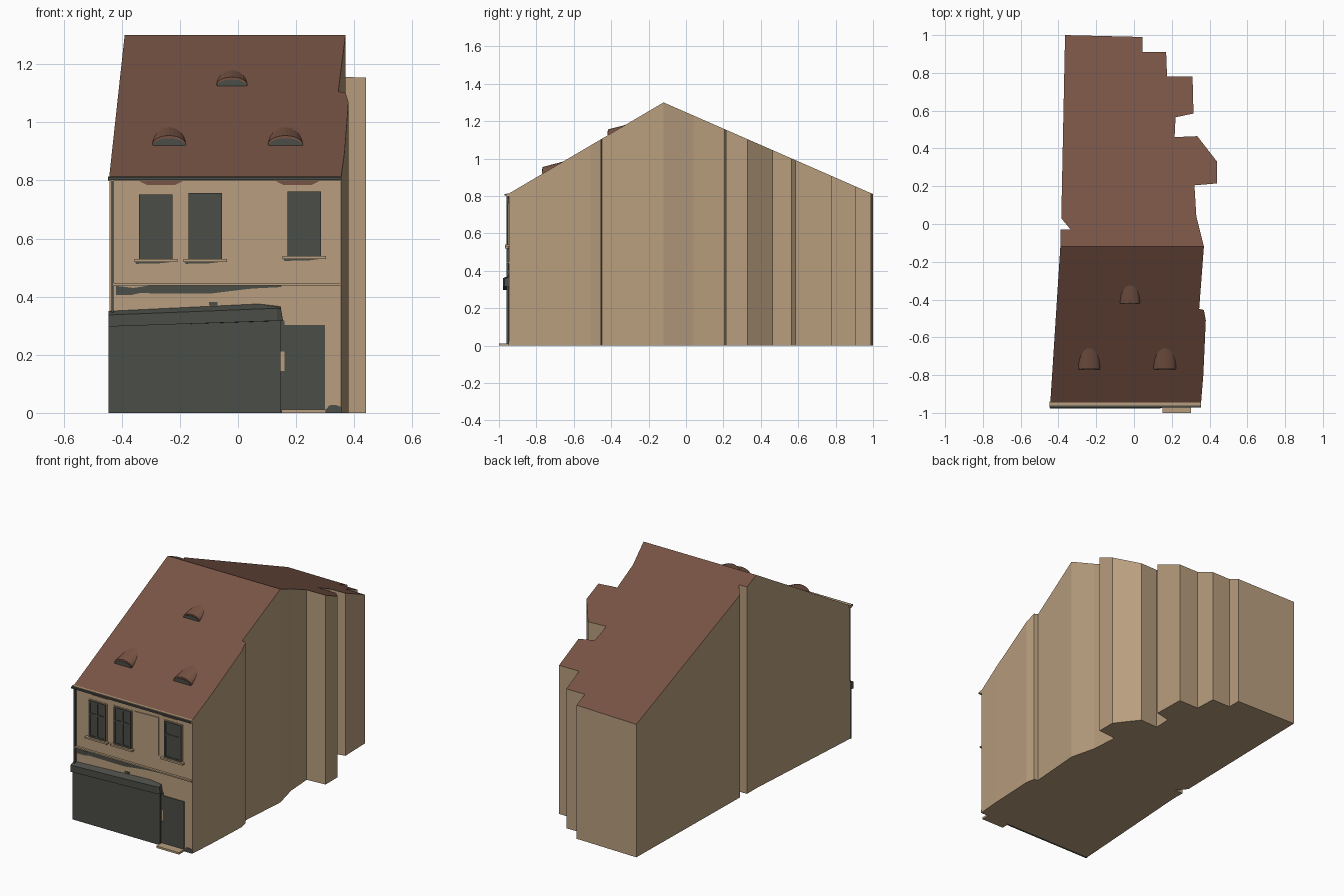
import bpy, bmesh, math

if "Cube" in bpy.data.objects:
    bpy.data.objects.remove(bpy.data.objects["Cube"])


def material(name, rgb):
    m = bpy.data.materials.new(name)
    lin = [((c / 255 + 0.055) / 1.055) ** 2.4 for c in rgb]
    m.diffuse_color = (*lin, 1)
    m.use_nodes = True
    m.node_tree.nodes["Principled BSDF"].inputs["Base Color"].default_value = m.diffuse_color
    return m


TAN = material("tan plaster", (184, 158, 126))
ROOF = material("brown roof tile", (119, 83, 68))
GREY = material("dark grey", (75, 77, 71))
WALL_Y = -0.946          # front wall plane
RIDGE_Y, RIDGE_Z = -0.12, 1.30


def roof_z(y):
    return RIDGE_Z - (0.589 * (RIDGE_Y - y) if y < RIDGE_Y else 0.4375 * (y - RIDGE_Y))


def mesh_object(name, verts, faces, mats, rule=None):
    bm = bmesh.new()
    vs = [bm.verts.new(v) for v in verts]
    for f in faces:
        bm.faces.new([vs[i] for i in f])
    bmesh.ops.recalc_face_normals(bm, faces=bm.faces[:])
    if rule:
        for f in bm.faces:
            f.normal_update()
            f.material_index = rule(f)
    me = bpy.data.meshes.new(name)
    bm.to_mesh(me)
    bm.free()
    for m in mats:
        me.materials.append(m)
    ob = bpy.data.objects.new(name, me)
    bpy.context.collection.objects.link(ob)
    return ob


def plate(name, outline, y0, y1, mat):
    """Outline in x, z, extruded from y0 to y1."""
    n = len(outline)
    verts = [(x, y, z) for y in (y0, y1) for x, z in outline]
    faces = [tuple(range(n)), tuple(range(n, 2 * n))]
    faces += [(i, (i + 1) % n, n + (i + 1) % n, n + i) for i in range(n)]
    return mesh_object(name, verts, faces, [mat])


def box(name, x0, x1, y0, y1, z0, z1, mat):
    return plate(name, [(x0, z0), (x1, z0), (x1, z1), (x0, z1)], y0, y1, mat)


# House body: irregular footprint with the two roof slopes on top
back = [(0.37, RIDGE_Y), (0.33, 0.04), (0.32, 0.205), (0.44, 0.215), (0.44, 0.33),
        (0.335, 0.465), (0.215, 0.46), (0.22, 0.565), (0.315, 0.585), (0.31, 0.78),
        (0.175, 0.78), (0.17, 0.91), (0.045, 0.91), (0.045, 0.99), (-0.365, 1.0),
        (-0.385, 0.03), (-0.335, -0.03), (-0.39, -0.03), (-0.39, RIDGE_Y)]
front = [(-0.443, WALL_Y), (0.355, WALL_Y), (0.367, -0.80), (0.38, -0.51),
         (0.37, -0.455), (0.345, -0.45)]
foot = back + front
n, nb = len(foot), len(back)
verts = [(x, y, 0) for x, y in foot] + [(x, y, roof_z(y)) for x, y in foot]
faces = [(i, (i + 1) % n, n + (i + 1) % n, n + i) for i in range(n)]
faces.append(tuple(range(n)))
faces.append(tuple(range(n, n + nb)))
faces.append(tuple(range(n + nb - 1, 2 * n)) + (n,))
mesh_object("house_body", verts, faces, [TAN, ROOF],
            lambda f: 1 if f.normal.z > 0.3 or (abs(f.normal.z) > 0.3 and f.calc_center_median().z > 0.5) else 0)

# Eaves: tan cornice, dark gutter, roof edge
box("eaves_cornice", -0.447, 0.356, -0.960, -0.940, 0.798, 0.814, TAN)
box("gutter", -0.447, 0.356, -0.971, -0.960, 0.802, 0.811, GREY)
for i, x in enumerate((-0.265, 0.205)):
    plate(f"eaves_patch_{i}", [(x - 0.05, 0.785), (x + 0.05, 0.785), (x + 0.075, 0.798), (x - 0.075, 0.798)],
          WALL_Y, WALL_Y - 0.003, ROOF)


# Eyebrow dormers: arch in front running back into the roof slope
def dormer(name, xc, w, y0, h, steps=12):
    z0 = roof_z(y0)
    fr, bk, base, crescent = [], [], [], []
    for i in range(steps + 1):
        a = math.pi * i / steps
        x, hh = xc - w * math.cos(a), h * math.sin(a)
        dy = hh / 0.29
        fr.append((x, y0, z0 + hh + 0.004))
        bk.append((x, y0 + dy, roof_z(y0 + dy)))
        crescent.append((xc - 0.96 * w * math.cos(a), z0 + hh * 0.8 + 0.001))
    m = steps + 1
    fs = [(i, i + 1, m + i + 1, m + i) for i in range(steps)]
    fs.append(tuple(range(m)))
    mesh_object(name, fr + bk, fs, [ROOF])
    plate(name + "_glass", crescent, y0 + 0.002, y0 - 0.003, GREY)


dormer("dormer_left", -0.237, 0.058, -0.768, 0.032)
dormer("dormer_right", 0.163, 0.060, -0.768, 0.032)
dormer("dormer_top", -0.021, 0.053, -0.418, 0.027)


# Upper windows: tan surround, dark pane, raised bars, sill
def window(name, x0, x1, z0, z1):
    y = WALL_Y
    box(name + "_surround", x0 - 0.006, x1 + 0.006, y, y - 0.003, z0, z1 + 0.006, TAN)
    box(name + "_pane", x0, x1, y, y - 0.005, z0, z1, GREY)
    xm, zm, b = (x0 + x1) / 2, z0 + 0.64 * (z1 - z0), 0.005
    bars = [(x0, x0 + 2 * b, z0, z1), (x1 - 2 * b, x1, z0, z1), (xm - b, xm + b, z0, z1),
            (x0, x1, z0, z0 + 2 * b), (x0, x1, z1 - 2 * b, z1), (x0, x1, zm - b, zm + b)]
    for i, (a, c, d, e) in enumerate(bars):
        box(f"{name}_bar_{i}", a, c, y, y - 0.009, d, e, GREY)
    box(name + "_sill", x0 - 0.017, x1 + 0.017, y, -0.967, z0 - 0.010, z0, TAN)
    plate(name + "_sill_stain", [(x0 - 0.01, z0 - 0.017), (x1 - 0.04, z0 - 0.015),
          (x1, z0 - 0.010), (x0 - 0.015, z0 - 0.010)], y, y - 0.002, GREY)


window("window_left", -0.340, -0.225, 0.530, 0.752)
window("window_middle", -0.170, -0.055, 0.530, 0.757)
window("window_right", 0.170, 0.285, 0.540, 0.762)

# Blind window panel, slightly skewed
plate("blind_window", [(-0.030, 0.535), (0.130, 0.538), (0.130, 0.770), (-0.030, 0.765)],
      WALL_Y, WALL_Y - 0.005, TAN)

# Belt course and the worn dark patches under it
box("belt_course", -0.430, 0.356, WALL_Y, -0.960, 0.439, 0.447, TAN)
plate("worn_patch", [(-0.42, 0.437), (-0.42, 0.405), (-0.37, 0.405), (-0.34, 0.412), (-0.10, 0.41),
      (-0.02, 0.42), (0.05, 0.428), (0.15, 0.433), (0.15, 0.439), (-0.30, 0.439), (-0.36, 0.43)],
      WALL_Y, WALL_Y - 0.003, GREY)
box("worn_spot", -0.10, -0.07, WALL_Y, WALL_Y - 0.003, 0.37, 0.382, GREY)

# Drainpipe at the left corner
box("drainpipe", -0.436, -0.428, WALL_Y, -0.960, 0.33, 0.80, GREY)

# Shop front with a projecting header that slopes back to the wall
plate("shop_front", [(-0.445, 0), (0.146, 0), (0.146, 0.318), (-0.445, 0.31)], WALL_Y, -0.960, GREY)
hv = [(-0.445, -0.978, 0.297), (0.135, -0.978, 0.317), (0.155, -0.970, 0.317),
      (-0.445, -0.978, 0.337), (0.135, -0.978, 0.360), (0.148, -0.970, 0.358),
      (-0.445, WALL_Y, 0.297), (0.155, WALL_Y, 0.317),
      (-0.445, WALL_Y, 0.350), (0.146, WALL_Y, 0.366), (0.070, WALL_Y, 0.375)]
mesh_object("shop_header", hv,
            [(0, 1, 4, 3), (1, 2, 5, 4), (2, 7, 9, 5), (0, 3, 8, 6), (0, 6, 7, 2, 1),
             (3, 4, 10, 8), (4, 5, 9, 10), (6, 8, 10, 9, 7)], [GREY])

# Door, its side strip, the step and the corner patch
box("door", 0.160, 0.300, WALL_Y, WALL_Y - 0.004, 0.012, 0.302, GREY)
box("door_side_lower", 0.146, 0.160, WALL_Y, WALL_Y - 0.004, 0.0, 0.145, GREY)
box("door_side_upper", 0.146, 0.160, WALL_Y, WALL_Y - 0.004, 0.212, 0.318, GREY)
box("door_step", 0.150, 0.302, -1.0, WALL_Y, 0.0, 0.012, TAN)
plate("corner_patch", [(0.302, 0), (0.356, 0), (0.356, 0.02), (0.335, 0.028), (0.315, 0.026), (0.302, 0.012)],
      WALL_Y, WALL_Y - 0.003, GREY)
